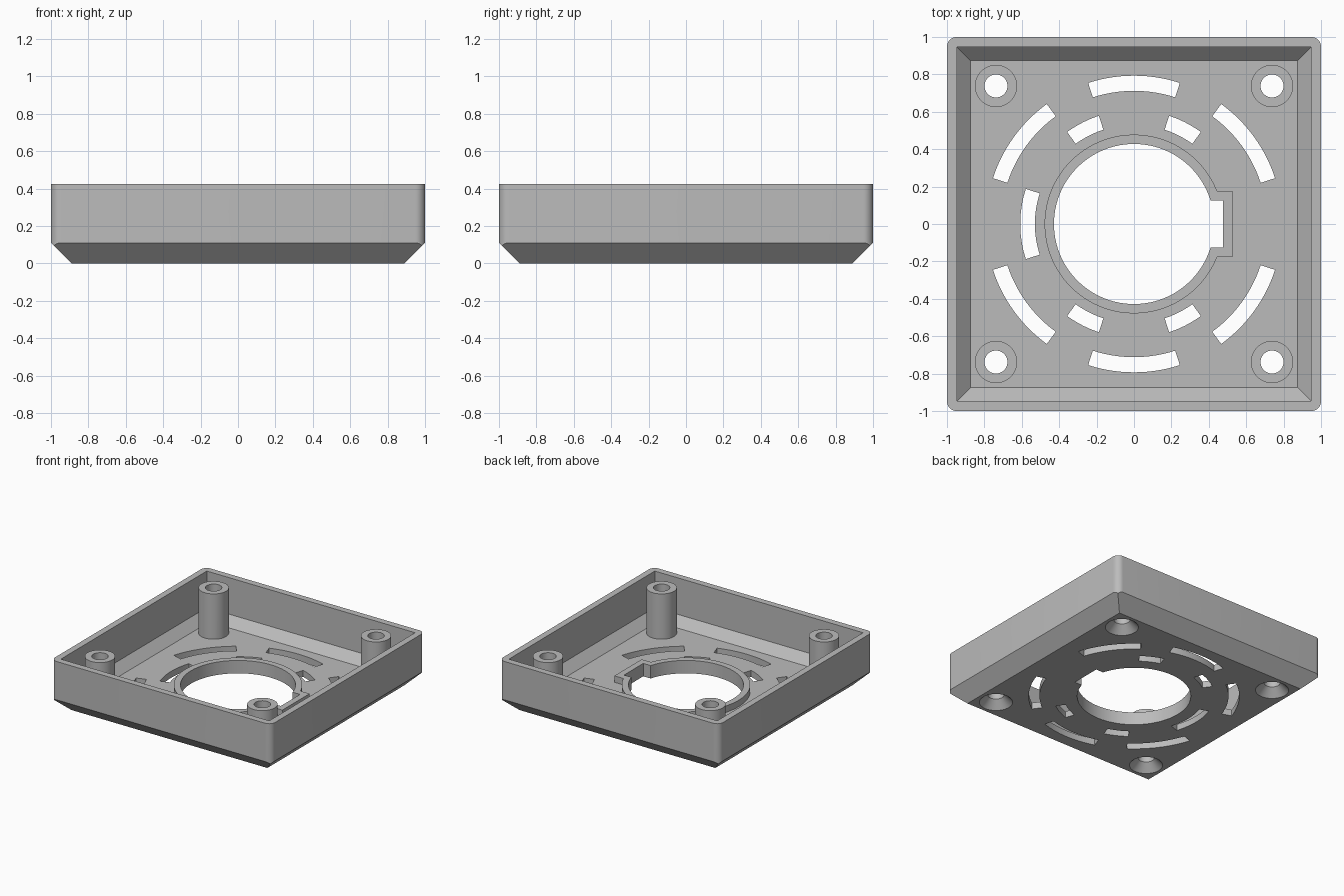
import bpy, bmesh, math

if "Cube" in bpy.data.objects:
    bpy.data.objects.remove(bpy.data.objects["Cube"])

TOP, FLOOR, WALL = 0.425, 0.053, 0.053
grey = bpy.data.materials.new("plain grey")
grey.diffuse_color = (0.5, 0.5, 0.5, 1)
grey.use_nodes = True
grey.node_tree.nodes["Principled BSDF"].inputs["Base Color"].default_value = grey.diffuse_color


def loft(name, sections):
    """Closed solid through a list of (outline, z) sections."""
    bm = bmesh.new()
    rings = [[bm.verts.new((x, y, z)) for x, y in outline] for outline, z in sections]
    n = len(rings[0])
    for lo, hi in zip(rings, rings[1:]):
        for i in range(n):
            j = (i + 1) % n
            bm.faces.new((lo[i], lo[j], hi[j], hi[i]))
    bm.faces.new(rings[0][::-1])
    bm.faces.new(rings[-1])
    bmesh.ops.recalc_face_normals(bm, faces=bm.faces)
    mesh = bpy.data.meshes.new(name)
    bm.to_mesh(mesh)
    bm.free()
    mesh.materials.append(grey)
    obj = bpy.data.objects.new(name, mesh)
    bpy.context.collection.objects.link(obj)
    return obj


def arc(r, a0, a1, n, cx=0, cy=0):
    return [(cx + r * math.cos(math.radians(a0 + (a1 - a0) * i / n)),
             cy + r * math.sin(math.radians(a0 + (a1 - a0) * i / n))) for i in range(n + 1)]


def circle(r, cx, cy, n=48):
    return arc(r, 0, 360, n, cx, cy)[:-1]


def square(h):
    return [(h, h), (-h, h), (-h, -h), (h, -h)]


def rounded_square(h, r):
    c = h - r
    return [p for k, (x, y) in enumerate(square(c)) for p in arc(r, 90 * k, 90 * k + 90, 8, x, y)]


def keyed_circle(r, key_x, key_h):
    a = math.degrees(math.asin(key_h / r))
    return arc(r, a, 360 - a, 90) + [(key_x, -key_h), (key_x, key_h)]


def combine(target, other, operation):
    mod = target.modifiers.new(operation, 'BOOLEAN')
    mod.operation, mod.object, mod.solver = operation, other, 'EXACT'
    bpy.context.view_layer.objects.active = target
    bpy.ops.object.modifier_apply(modifier=mod.name)
    bpy.data.objects.remove(other)


# Tray: chamfered base, vertical walls, rounded upright corners
tray = loft("housing_tray", [(square(0.89), 0), (square(1.04), 0.15), (square(1.04), TOP)])
combine(tray, loft("corner_rounding", [(rounded_square(1, 0.053), -0.1),
                                       (rounded_square(1, 0.053), TOP + 0.1)]), 'INTERSECT')
inner = 1 - WALL
combine(tray, loft("cavity", [(square(0.875), FLOOR), (square(inner), FLOOR + inner - 0.875),
                              (square(inner), TOP + 0.1)]), 'DIFFERENCE')

# Raised collar around the keyed centre opening
collar = keyed_circle(0.478, 0.527, 0.177)
combine(tray, loft("collar", [(collar, 0.02), (collar, 0.106)]), 'UNION')
opening = keyed_circle(0.428, 0.476, 0.125)
combine(tray, loft("opening", [(opening, -0.1), (opening, 0.3)]), 'DIFFERENCE')

# Corner posts with countersunk screw holes
for x, y in square(0.738):
    post = circle(0.113, x, y)
    combine(tray, loft("post", [(post, 0.02), (post, TOP)]), 'UNION')
    combine(tray, loft("screw_hole", [(circle(0.135, x, y), -0.01), (circle(0.0615, x, y), 0.0635),
                                      (circle(0.0615, x, y), TOP + 0.1)]), 'DIFFERENCE')

# Curved vent slots: (inner radius, outer radius, start angle, end angle)
slots = [(0.712, 0.793, 72, 108), (0.712, 0.793, 252, 288), (0.53, 0.608, 162, 198)]
for r0, r1, a0, a1 in [(0.712, 0.793, 18, 54), (0.53, 0.608, 54, 72)]:
    for half in (0, 180):
        slots += [(r0, r1, half + a0, half + a1), (r0, r1, half + 180 - a1, half + 180 - a0)]
for r0, r1, a0, a1 in slots:
    outline = arc(r1, a0, a1, 14) + arc(r0, a1, a0, 14)
    combine(tray, loft("vent_slot", [(outline, -0.1), (outline, 0.2)]), 'DIFFERENCE')

# Smooth round surfaces, crisp edges
bpy.ops.object.select_all(action='DESELECT')
tray.select_set(True)
bpy.context.view_layer.objects.active = tray
bpy.ops.object.shade_smooth_by_angle(angle=math.radians(30))
